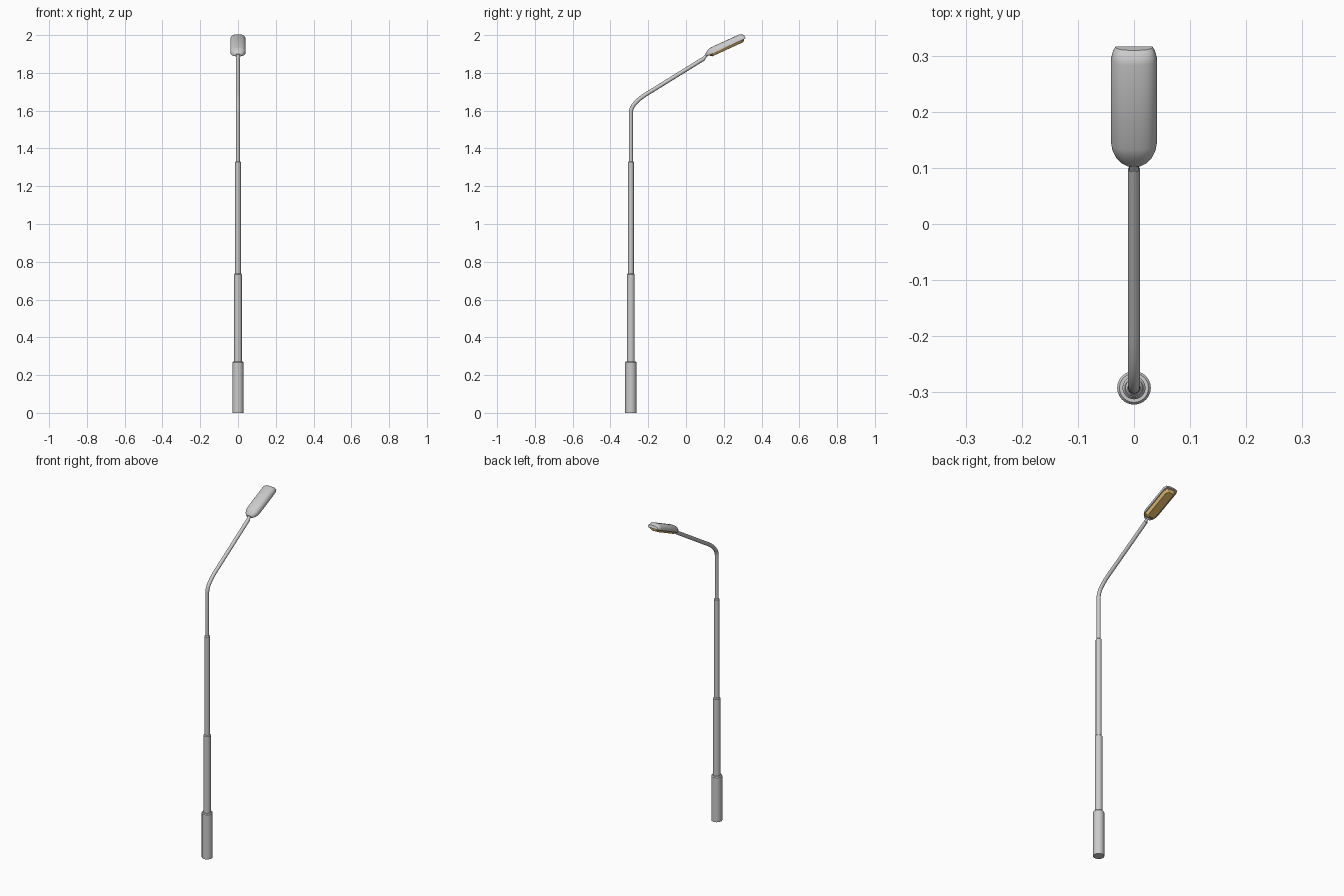
import bpy, bmesh, math
from mathutils import Vector

if "Cube" in bpy.data.objects:
    bpy.data.objects.remove(bpy.data.objects["Cube"])

POLE_Y = -0.292
TILT = math.radians(24.5)


def finish(name, bm, angle=35, color=None):
    bmesh.ops.recalc_face_normals(bm, faces=bm.faces)
    me = bpy.data.meshes.new(name)
    bm.to_mesh(me)
    bm.free()
    ob = bpy.data.objects.new(name, me)
    bpy.context.collection.objects.link(ob)
    bpy.ops.object.select_all(action='DESELECT')
    bpy.context.view_layer.objects.active = ob
    ob.select_set(True)
    bpy.ops.object.shade_smooth_by_angle(angle=math.radians(angle))
    if color:
        mat = bpy.data.materials.new(name + "_material")
        mat.diffuse_color = color
        mat.use_nodes = True
        mat.node_tree.nodes["Principled BSDF"].inputs["Base Color"].default_value = mat.diffuse_color
        me.materials.append(mat)
    return ob


def loft(name, rings, angle=35, color=None):
    """Skin a list of equal-length closed rings and cap both ends."""
    bm = bmesh.new()
    vs = [[bm.verts.new(p) for p in r] for r in rings]
    n = len(vs[0])
    for a, b in zip(vs, vs[1:]):
        for i in range(n):
            j = (i + 1) % n
            bm.faces.new((a[i], a[j], b[j], b[i]))
    bm.faces.new(vs[0])
    bm.faces.new(vs[-1])
    return finish(name, bm, angle, color)


def circle(center, axis, r, n=20):
    """Ring in the plane spanned by x and the side vector of a y-z axis."""
    side = Vector((1, 0, 0)).cross(axis.normalized())
    return [center + r * (math.cos(t) * Vector((1, 0, 0)) + math.sin(t) * side)
            for t in (2 * math.pi * i / n for i in range(n))]


# Stepped pole sections with small chamfered shoulders
UP = Vector((0, 0, 1))
for name, z0, z1, r in (("base_sleeve", 0, 0.272, 0.030),
                        ("lower_pole", 0.26, 0.738, 0.0205),
                        ("middle_pole", 0.73, 1.332, 0.0155)):
    loft(name, [circle(Vector((0, POLE_Y, z)), UP, rr, 24)
                for z, rr in ((z0, r), (z1 - 0.005, r), (z1, r - 0.004))])

# Upper pole, bend and arm swept as one tube
b0, b1, b2 = (Vector((0, POLE_Y, 1.59)), Vector((0, POLE_Y, 1.642)),
              Vector((0, -0.185, 1.703)))
path = [Vector((0, POLE_Y, 1.32))]
for i in range(9):
    t = i / 8
    path.append(b0 * (1 - t) ** 2 + b1 * 2 * t * (1 - t) + b2 * t * t)
path.append(Vector((0, 0.098, 1.878)))
rings = []
for i, p in enumerate(path):
    axis = path[min(i + 1, len(path) - 1)] - path[max(i - 1, 0)]
    if i == 1:
        axis = UP
    rings.append(circle(p, axis, 0.0108, 16))
loft("upper_pole_and_arm", rings, 50)

# Lamp head frame: s runs along the head, n is its upward normal
ORIGIN = Vector((0, 0.104, 1.896))
S = Vector((0, math.cos(TILT), math.sin(TILT)))
N = Vector((0, -math.sin(TILT), math.cos(TILT)))


def head_point(x, s, n):
    return ORIGIN + Vector((x, 0, 0)) + S * s + N * n


# Neck joining the arm to the head
loft("neck", [circle(p, S, r, 16) for p, r in
              ((Vector((0, 0.09, 1.873)), 0.0085),
               (Vector((0, 0.108, 1.893)), 0.0085),
               (head_point(0, 0.03, 0.004), 0.0085))])

# Domed shell: half-oval sections over a flat rim
shell = []
for s, w, h in ((0, 0.016, 0.014), (0.006, 0.025, 0.019), (0.016, 0.033, 0.025),
                (0.030, 0.039, 0.031), (0.042, 0.041, 0.033),
                (0.207, 0.041, 0.033), (0.222, 0.037, 0.026), (0.229, 0.033, 0.016)):
    ring = []
    for i in range(17):
        t = math.pi * i / 16
        c = math.cos(t)
        ring.append(head_point(w * math.copysign(abs(c) ** 0.75, c), s,
                               -0.009 + h * math.sin(t) ** 0.75))
    shell.append(ring)
loft("lamp_shell", shell, 32)

# Amber lens: tapered tray with cut corners below the rim
lens = []
for inset, n in ((0, -0.006), (0.003, -0.012), (0.013, -0.022)):
    w, s0, s1, k = 0.037 - inset, 0.012 + inset * 1.3, 0.222 - inset, 0.012
    lens.append([head_point(x, s, n) for x, s in (
        (-w, s0 + k), (-w + k, s0), (w - k, s0), (w, s0 + k),
        (w, s1 - k), (w - k, s1), (-w + k, s1), (-w, s1 - k))])
loft("lamp_lens", lens, 20, (0.8, 0.5, 0.15, 1))
